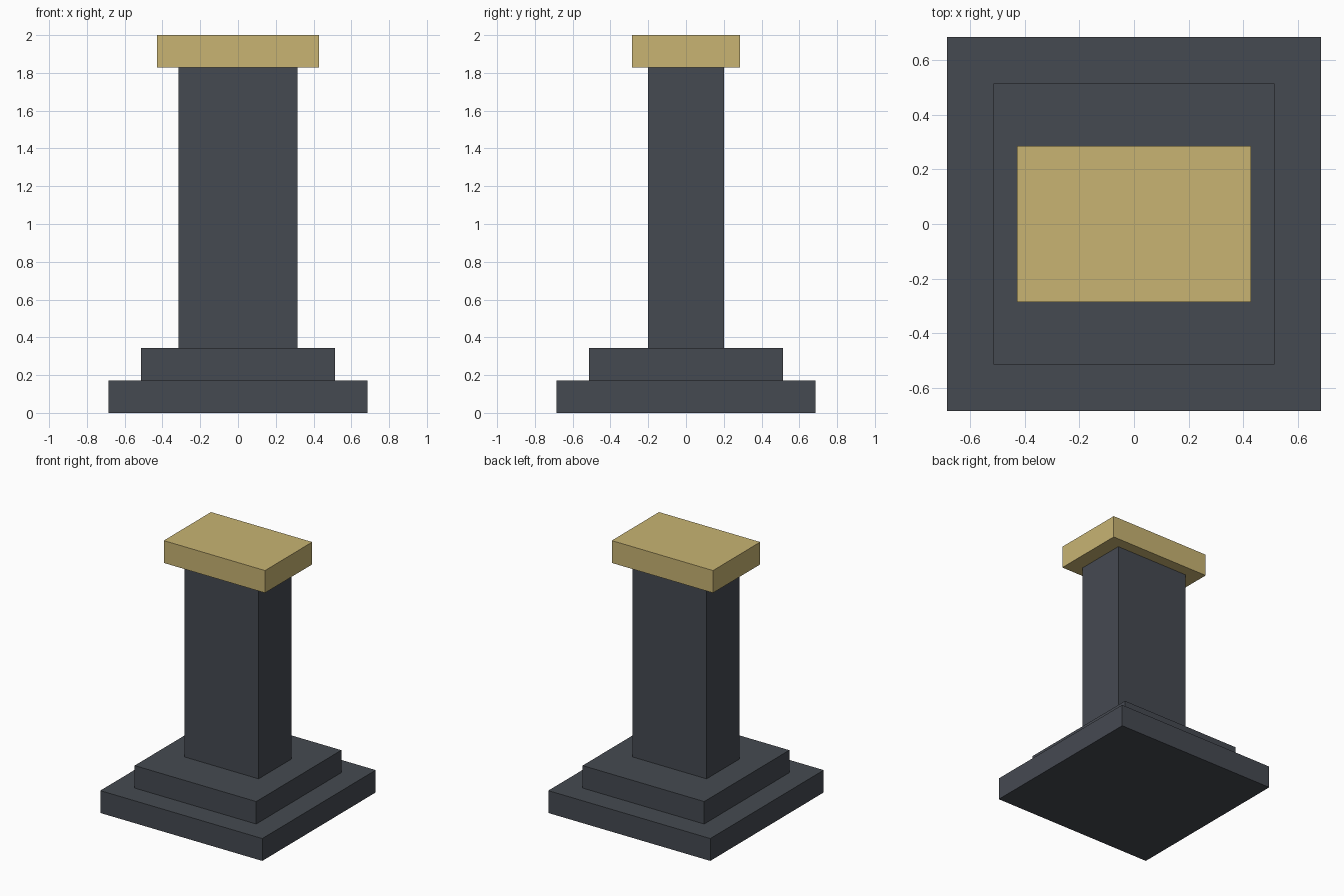
import bpy
import bmesh
from mathutils import Matrix, Vector

if "Cube" in bpy.data.objects:
    bpy.data.objects.remove(bpy.data.objects["Cube"])


def make_material(name, rgb):
    mat = bpy.data.materials.new(name)
    mat.diffuse_color = (*rgb, 1.0)
    mat.use_nodes = True
    mat.node_tree.nodes["Principled BSDF"].inputs["Base Color"].default_value = mat.diffuse_color
    return mat


def make_block(name, width, depth, bottom, top, mat):
    """Box centred on x and y, spanning bottom to top."""
    bm = bmesh.new()
    scale = Matrix.Diagonal((width, depth, top - bottom, 1.0))
    place = Matrix.Translation(Vector((0, 0, (bottom + top) / 2)))
    bmesh.ops.create_cube(bm, size=1.0, matrix=place @ scale)
    mesh = bpy.data.meshes.new(name)
    bm.to_mesh(mesh)
    bm.free()
    mesh.materials.append(mat)
    obj = bpy.data.objects.new(name, mesh)
    bpy.context.collection.objects.link(obj)
    return obj


slate = make_material("dark slate", (0.060, 0.068, 0.083))
gold = make_material("pale gold", (0.578, 0.456, 0.171))

# Stepped square base
make_block("base_plinth", 1.371, 1.371, 0.0, 0.171, slate)
make_block("base_step", 1.029, 1.029, 0.171, 0.343, slate)

# Rectangular shaft
make_block("column", 0.629, 0.400, 0.343, 1.829, slate)

# Overhanging cap slab
make_block("cap", 0.857, 0.571, 1.829, 2.0, gold)
